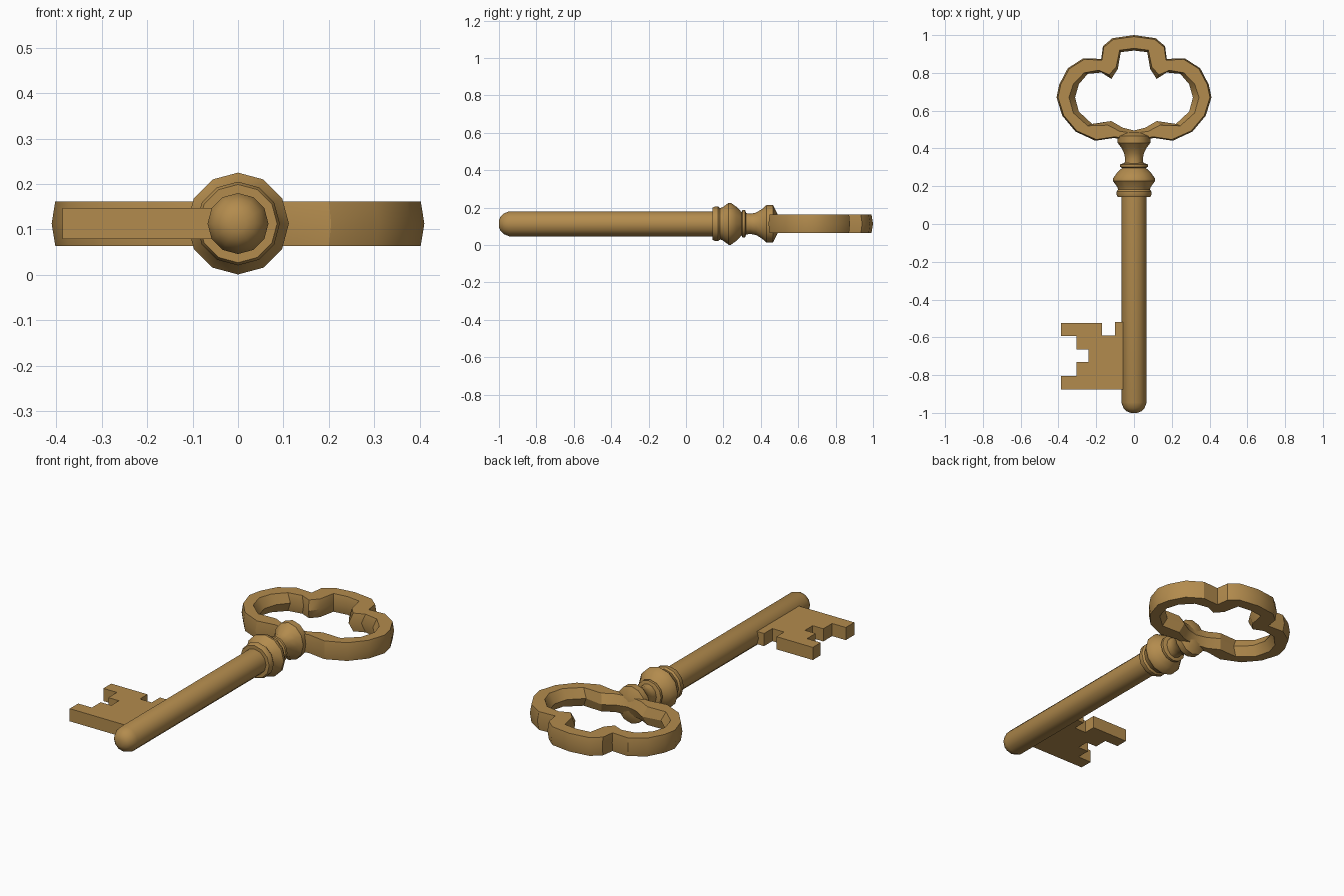
import bpy, bmesh, math
from mathutils import Vector

if "Cube" in bpy.data.objects:
    bpy.data.objects.remove(bpy.data.objects["Cube"])

ZC = 0.113  # height of the key's axis
brass = bpy.data.materials.new("aged brass")
brass.diffuse_color = (0.45, 0.26, 0.075, 1)
brass.use_nodes = True
brass.node_tree.nodes["Principled BSDF"].inputs["Base Color"].default_value = brass.diffuse_color


def finish(bm, name, angle):
    bmesh.ops.remove_doubles(bm, verts=bm.verts, dist=1e-5)
    bmesh.ops.recalc_face_normals(bm, faces=bm.faces)
    me = bpy.data.meshes.new(name)
    bm.to_mesh(me)
    bm.free()
    me.materials.append(brass)
    ob = bpy.data.objects.new(name, me)
    bpy.context.collection.objects.link(ob)
    bpy.ops.object.select_all(action='DESELECT')
    ob.select_set(True)
    bpy.context.view_layer.objects.active = ob
    bpy.ops.object.shade_smooth_by_angle(angle=math.radians(angle))
    return ob


def bridge(bm, a, b):
    n = len(a)
    for i in range(n):
        bm.faces.new((a[i], a[(i + 1) % n], b[(i + 1) % n], b[i]))


def lathe(name, profile, sides=12, squash=1.0, angle=35):
    """Turned part around the y axis; profile is (y, radius)."""
    bm = bmesh.new()
    rings = []
    for y, r in profile:
        ring = []
        for i in range(sides):
            a = 2 * math.pi * i / sides
            ring.append(bm.verts.new((r * squash * math.sin(a), y, ZC + r * math.cos(a))))
        rings.append(ring)
    for a, b in zip(rings, rings[1:]):
        bridge(bm, a, b)
    bm.faces.new(rings[0])
    bm.faces.new(rings[-1])
    return finish(bm, name, angle)


# Round shaft with domed tip
lathe("shaft", [(-1.0, 0.018), (-0.992, 0.038), (-0.975, 0.055),
                (-0.945, 0.067), (0.15, 0.067)])

# Turned collar: ring, big bead, small ring
lathe("collar", [(0.142, 0.06), (0.142, 0.086), (0.155, 0.092), (0.172, 0.092),
                 (0.182, 0.084), (0.195, 0.088), (0.228, 0.112), (0.24, 0.112),
                 (0.268, 0.092), (0.29, 0.07), (0.296, 0.062), (0.302, 0.073),
                 (0.316, 0.073), (0.322, 0.055)])

# Neck flaring into the bow
lathe("neck", [(0.315, 0.058), (0.345, 0.054), (0.375, 0.06), (0.405, 0.078),
               (0.43, 0.1), (0.465, 0.1), (0.488, 0.055)], squash=0.87)

# Trefoil bow, right half: outer x, y, inner x, y, inner bevel width
half = [
    (0.0, 0.992, 0.0, 0.918, 0.012), (0.11, 0.977, 0.07, 0.91, 0.012),
    (0.16, 0.935, 0.086, 0.82, 0.015), (0.17, 0.867, 0.12, 0.768, 0.025),
    (0.263, 0.872, 0.172, 0.802, 0.02), (0.343, 0.822, 0.245, 0.795, 0.02),
    (0.388, 0.738, 0.292, 0.74, 0.03), (0.402, 0.67, 0.312, 0.67, 0.032),
    (0.372, 0.575, 0.292, 0.595, 0.03), (0.303, 0.493, 0.222, 0.53, 0.025),
    (0.2, 0.447, 0.12, 0.545, 0.028), (0.1, 0.462, 0.06, 0.51, 0.025),
    (0.0, 0.44, 0.0, 0.495, 0.015)]
loop = half + [(-a, b, -c, d, e) for a, b, c, d, e in half[-2:0:-1]]
bm = bmesh.new()
rings = [[] for _ in range(6)]
T = 0.049
for ox, oy, ix, iy, bevel in loop:
    o, i = Vector((ox, oy, ZC)), Vector((ix, iy, ZC))
    d = (o - i).normalized()
    up = Vector((0, 0, T))
    rim = i + d * bevel
    for ring, p in zip(rings, (o + up, o + d * 0.008, o - up, rim - up, i, rim + up)):
        ring.append(bm.verts.new(p))
for k in range(6):
    bridge(bm, rings[k], rings[(k + 1) % 6])
finish(bm, "bow", 32)

# Flat toothed bit
outline = [(-0.03, -0.52), (-0.1, -0.52), (-0.1, -0.59), (-0.17, -0.59),
           (-0.17, -0.525), (-0.386, -0.525), (-0.386, -0.592), (-0.305, -0.592),
           (-0.305, -0.665), (-0.242, -0.665), (-0.242, -0.73), (-0.305, -0.73),
           (-0.305, -0.805), (-0.386, -0.805), (-0.386, -0.877), (-0.03, -0.877)]
bm = bmesh.new()
f = bm.faces.new([bm.verts.new((x, y, ZC - 0.034)) for x, y in outline])
ext = bmesh.ops.extrude_face_region(bm, geom=[f], use_keep_orig=True)
for v in ext["geom"]:
    if isinstance(v, bmesh.types.BMVert):
        v.co.z += 0.068
finish(bm, "bit", 20)
